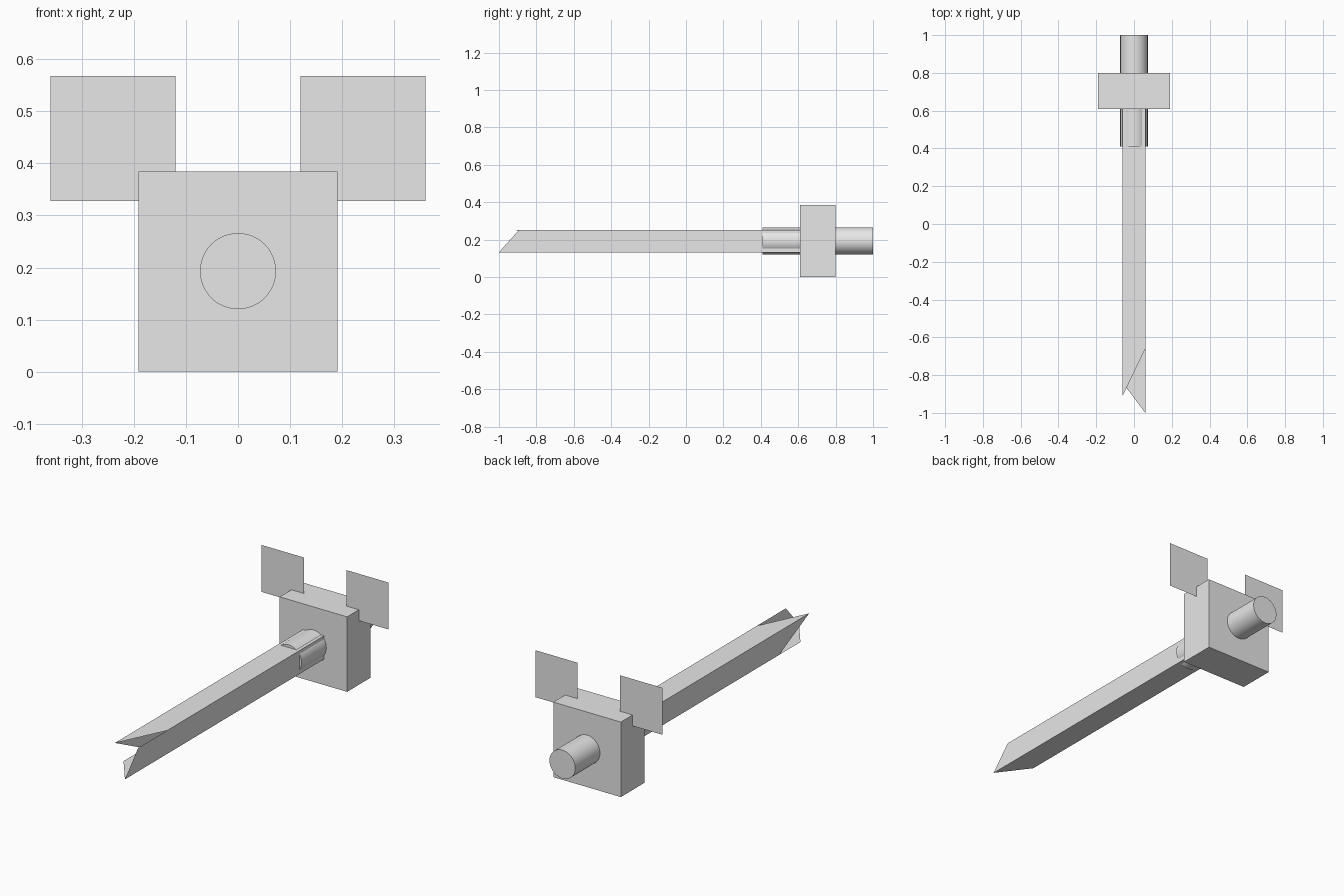
import bpy
import bmesh
import math
from mathutils import Matrix

cube = bpy.data.objects.get("Cube")
if cube:
    bpy.data.objects.remove(cube, do_unlink=True)

# One plain grey for everything
grey = bpy.data.materials.new("light_grey")
grey.use_nodes = True
GREY = (0.8, 0.8, 0.8, 1.0)
grey.diffuse_color = GREY
grey.node_tree.nodes["Principled BSDF"].inputs["Base Color"].default_value = GREY

MID_Z = 0.192


def add_object(name, bm):
    mesh = bpy.data.meshes.new(name)
    bm.to_mesh(mesh)
    bm.free()
    mesh.materials.append(grey)
    obj = bpy.data.objects.new(name, mesh)
    bpy.context.collection.objects.link(obj)
    return obj


# Square block
bm = bmesh.new()
bmesh.ops.create_cube(bm, size=1.0, matrix=Matrix.Translation((0, 0.705, MID_Z))
                      @ Matrix.Diagonal((0.382, 0.19, 0.384, 1)))
add_object("body_block", bm)

# Round rod through the block, inside the back of the shaft
bm = bmesh.new()
bmesh.ops.create_cone(bm, cap_ends=True, segments=48, radius1=0.073, radius2=0.073,
                      depth=0.59, matrix=Matrix.Translation((0, 0.705, MID_Z + 0.001))
                      @ Matrix.Rotation(math.pi / 2, 4, "X"))
for f in bm.faces:
    f.smooth = len(f.verts) == 4
for e in bm.edges:
    e.smooth = all(f.smooth for f in e.link_faces)
add_object("round_rod", bm)

# Open square shaft: four thin walls, each cut at its own slant at the front.
# The walls run round the section; each has a front y at its two corners.
H = 0.06
corners = [(-H, -H), (H, -H), (H, H), (-H, H)]
front_cuts = [(-0.84, -1.0), (-1.0, -0.893), (-0.66, -0.91), (-0.91, -0.667)]
BACK = 0.65
bm = bmesh.new()
for i, (ya, yb) in enumerate(front_cuts):
    (xa, za), (xb, zb) = corners[i], corners[(i + 1) % 4]
    points = [(xa, ya, za), (xa, BACK, za), (xb, BACK, zb), (xb, yb, zb)]
    bm.faces.new([bm.verts.new((x, y, z + MID_Z)) for x, y, z in points])
bm.normal_update()
for f in bm.faces:
    c = f.calc_center_median()
    if f.normal.x * c.x + f.normal.z * (c.z - MID_Z) < 0:
        f.normal_flip()
add_object("open_shaft", bm)

# Two flat square plates at the upper corners of the block
for side, x in (("left", 0.24), ("right", -0.24)):
    bm = bmesh.new()
    bmesh.ops.create_grid(bm, x_segments=1, y_segments=1, size=0.12,
                          matrix=Matrix.Translation((x, 0.705, 0.448))
                          @ Matrix.Rotation(math.pi / 2, 4, "X"))
    add_object(side + "_plate", bm)
